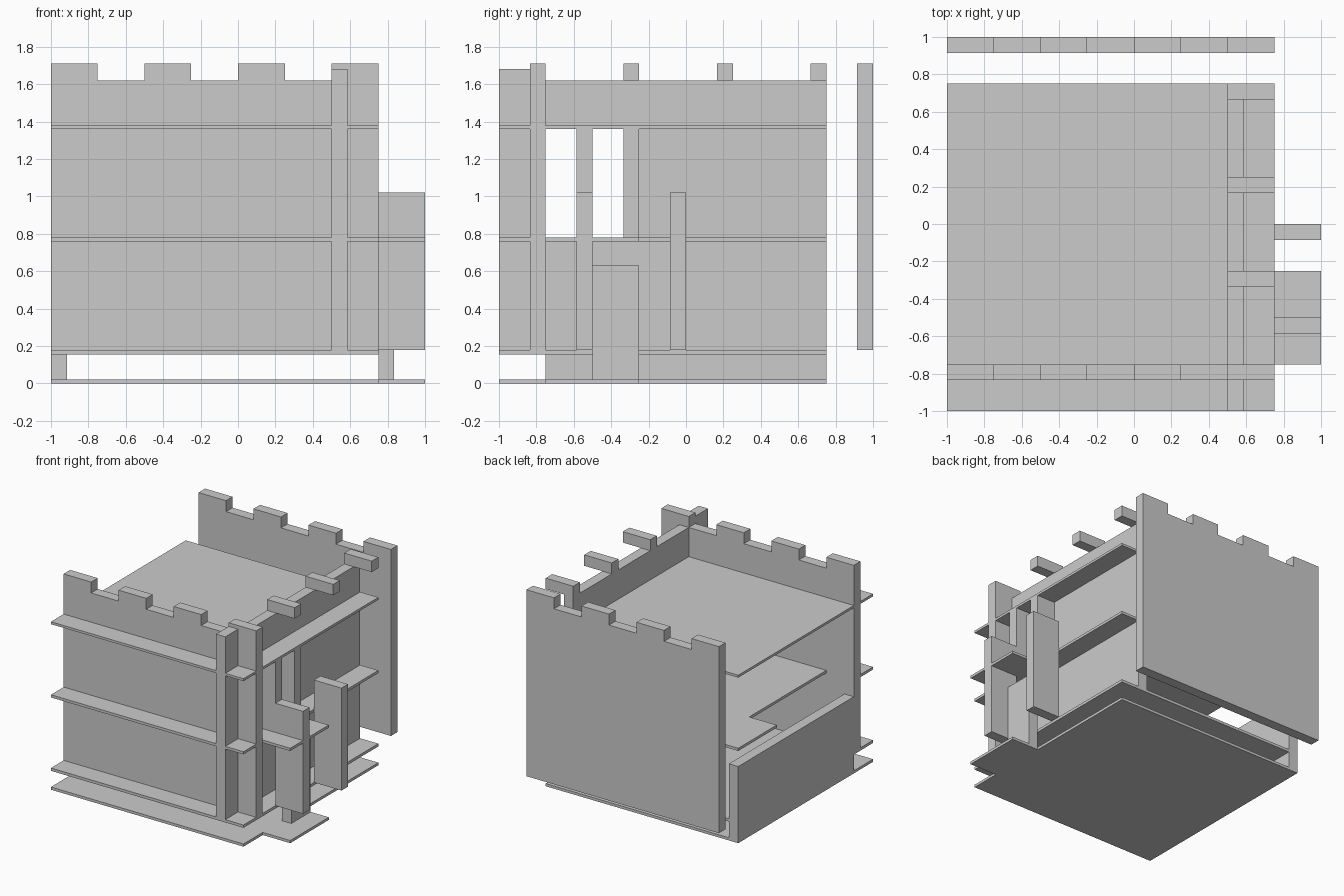
import bpy, bmesh

if "Cube" in bpy.data.objects:
    bpy.data.objects.remove(bpy.data.objects["Cube"])

T = 0.085  # wall thickness


def prism(name, pts, axis, a, b):
    """Extrude a flat outline along one axis from a to b."""
    place = {'x': lambda u, v, w: (w, u, v),
             'y': lambda u, v, w: (u, w, v),
             'z': lambda u, v, w: (u, v, w)}[axis]
    bm = bmesh.new()
    face = bm.faces.new([bm.verts.new(place(u, v, a)) for u, v in pts])
    ext = bmesh.ops.extrude_face_region(bm, geom=[face])
    verts = [g for g in ext['geom'] if isinstance(g, bmesh.types.BMVert)]
    bmesh.ops.translate(bm, verts=verts,
                        vec=[(b - a) * (axis == k) for k in 'xyz'])
    bmesh.ops.recalc_face_normals(bm, faces=bm.faces)
    me = bpy.data.meshes.new(name)
    bm.to_mesh(me)
    bm.free()
    ob = bpy.data.objects.new(name, me)
    bpy.context.collection.objects.link(ob)
    return ob


def box(name, x0, x1, y0, y1, z0, z1):
    return prism(name, [(x0, y0), (x1, y0), (x1, y1), (x0, y1)], 'z', z0, z1)


# floor slabs: ground and middle ones carry a porch projection
plain = [(-1, -1), (.75, -1), (.75, .75), (-1, .75)]
porch = [(-1, -1), (.75, -1), (.75, -.75), (1, -.75), (1, -.25), (.75, -.25),
         (.75, .75), (-1, .75)]
stair_notch = [(-1, .25), (-.75, .25), (-.75, -.75), (-1, -.75)]
prism('ground_slab', porch, 'z', 0, .022)
prism('first_floor_slab', plain, 'z', .155, .178)
prism('middle_floor_slab', porch + stair_notch, 'z', .758, .78)
prism('roof_slab', plain, 'z', 1.36, 1.38)

# front and back walls with battlements
outline = [(-1, .178), (.75, .178)]
for i in range(4):
    r = .75 - .5 * i
    outline += [(r, 1.71), (r - .25, 1.71)]
    if i < 3:
        outline += [(r - .25, 1.62), (r - .5, 1.62)]
prism('front_wall', outline, 'y', -.75 - T, -.75)
prism('back_wall', outline, 'y', 1 - T, 1)

# right wall with the bay opening on the middle floor
prism('right_wall', [(-.75, .178), (.75, .178), (.75, 1.62), (-.75, 1.62),
                     (-.75, 1.37), (-.25, 1.37), (-.25, .77), (-.75, .77)],
      'x', .5, .5 + T)

# piers dividing the bay opening
for i, y in enumerate((-.5, -.25)):
    box(f'bay_pier_{i}', .5, .75, y - T, y, .78, 1.36)

# roof beam ends
for i, y in enumerate((-.25, .25, .75)):
    box(f'roof_beam_{i}', .5, .75, y - T, y, 1.62, 1.71)

# buttress in front of the front wall
box('front_buttress', .5, .5 + T, -1, -.75 - T, .178, 1.68)

# porch side panels and low walls
for i, y in enumerate((-.5, 0)):
    box(f'porch_panel_{i}', .75, 1, y - T, y, .178, 1.02)
box('porch_low_wall', .75, .75 + T, -.5, -.25, 0, .63)
box('left_low_wall', -1, -1 + T, -.75, .75, 0, .63)
